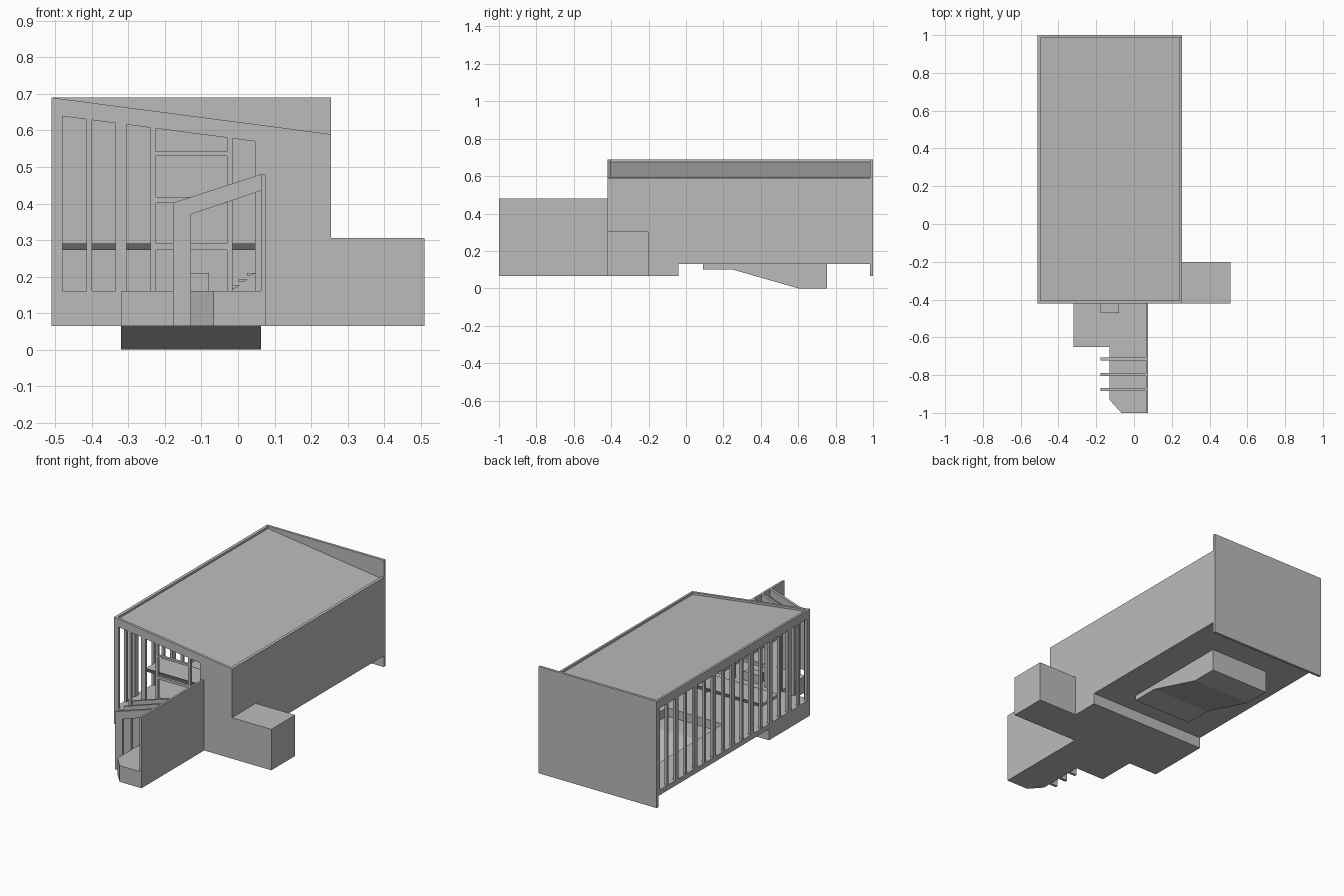
import bpy, bmesh

if "Cube" in bpy.data.objects:
    bpy.data.objects.remove(bpy.data.objects["Cube"])

def material(name, v):
    m = bpy.data.materials.new(name)
    m.diffuse_color = (v, v, v, 1)
    m.use_nodes = True
    m.node_tree.nodes["Principled BSDF"].inputs["Base Color"].default_value = m.diffuse_color
    return m

GREY = material("plain grey", 0.5)
DARK = material("dark grey", 0.13)

def prism(name, pts, axis, lo, hi, mat=GREY):
    """Extrude a 2D profile along an axis: 'x' uses (y,z), 'y' uses (x,z), 'z' uses (x,y)."""
    place = {'x': lambda a, b, t: (t, a, b),
             'y': lambda a, b, t: (a, t, b),
             'z': lambda a, b, t: (a, b, t)}[axis]
    bm = bmesh.new()
    low = [bm.verts.new(place(a, b, lo)) for a, b in pts]
    high = [bm.verts.new(place(a, b, hi)) for a, b in pts]
    bm.faces.new(low)
    bm.faces.new(high)
    n = len(pts)
    for i in range(n):
        j = (i + 1) % n
        bm.faces.new((low[i], low[j], high[j], high[i]))
    bmesh.ops.recalc_face_normals(bm, faces=bm.faces)
    me = bpy.data.meshes.new(name)
    bm.to_mesh(me)
    bm.free()
    me.materials.append(mat)
    ob = bpy.data.objects.new(name, me)
    bpy.context.collection.objects.link(ob)
    return ob

def box(name, x0, x1, y0, y1, z0, z1, mat=GREY):
    return prism(name, [(x0, y0), (x1, y0), (x1, y1), (x0, y1)], 'z', z0, z1, mat)

L, R, F, B, T = -0.51, 0.255, -0.42, 1.0, 0.015   # hall extents, wall thickness
FLOOR = 0.16

def roof(x):
    return 0.69 - 0.131 * (x - L)

def head(x):
    return roof(x) - 0.047

def sloped(name, x0, x1, y0, y1, bottom, top):
    """Piece with bottom and top following functions of x."""
    return prism(name, [(x0, bottom(x0)), (x1, bottom(x1)), (x1, top(x1)), (x0, top(x0))], 'y', y0, y1)

def sill(x):
    return FLOOR

# Foundation, floor with pool opening, side annex
PX0, PX1, PY0, PY1 = -0.32, 0.063, 0.09, 0.755
box("foundation", L, R, F, -0.04, 0.065, FLOOR)
box("floor_front", L, R, -0.04, PY0, 0.13, FLOOR)
box("floor_back", L, R, PY1, B - T, 0.13, FLOOR)
box("floor_left", L, PX0, PY0, PY1, 0.13, FLOOR)
box("floor_right", PX1, R, PY0, PY1, 0.13, FLOOR)
box("side_annex", R, 0.51, F, -0.20, 0.065, 0.305)

# Sunken basin with sloping bottom
outer = [(PY0, FLOOR), (PY0, 0.10), (0.25, 0.10), (0.60, 0), (PY1, 0), (PY1, FLOOR)]
inner = [(PY1 - .01, FLOOR), (PY1 - .01, .01), (.602, .01), (.252, .11), (PY0 + .01, .11), (PY0 + .01, FLOOR)]
prism("basin_bottom", outer + inner, 'x', PX0 + 0.01, PX1 - 0.01)
prism("basin_side_left", outer, 'x', PX0, PX0 + 0.01)
prism("basin_side_right", outer, 'x', PX1 - 0.01, PX1)

# Solid walls and sunk roof panel
box("back_wall", L, R, B - T, B, 0.065, 0.69)
sloped("right_wall", R - T, R, F + T, B - T, sill, roof)
sloped("roof_panel", L + T, R - T, F + T, B - T,
       lambda x: roof(x) - 0.03, lambda x: roof(x) - 0.012)

# Front wall: sloped head, posts between the openings, door bars
sloped("front_head", L, R, F, F + T, head, roof)
for i, (a, b) in enumerate([(L, -.48), (-.415, -.40), (-.335, -.305), (-.24, -.225),
                            (-.03, -.015), (.047, R)]):
    sloped("front_post_%d" % i, a, b, F, F + T, sill, head)
for i, (z0, z1) in enumerate([(.273, .29), (.402, .418), (.53, .542)]):
    box("door_bar_%d" % i, -.225, -.03, F, F + T, z0, z1)

# Left wall: head and alternating wide and narrow posts
sloped("left_head", L, L + T, F + T, B - T, lambda x: 0.64, roof)
MOD = (B - F - 0.03) / 8
for i in range(9):
    y = F + i * MOD
    box("left_wide_post_%d" % i, L, L + T, max(y, F + T), min(y + 0.03, B - T), FLOOR, 0.64)
    if i < 8:
        m = y + 0.015 + MOD / 2
        box("left_narrow_post_%d" % i, L, L + T, m - 0.0075, m + 0.0075, FLOOR, 0.64)

# Inner gallery with dark edges, and its stair
box("gallery_deck", L + T, R - T, -0.145, 0.005, 0.273, 0.29)
box("gallery_edge_front", L + T, R - T, -0.15, -0.145, 0.273, 0.29, DARK)
box("gallery_edge_back", L + T, R - T, 0.005, 0.01, 0.273, 0.29, DARK)
for i in range(7):
    x, z = -0.02 + i * 0.022, 0.168 + i * 0.0175
    prism("stair_tread_%d" % i, [(x, z), (x + .012, z), (x + .026, z + .007), (x, z + .007)],
          'y', -0.25, -0.15)

# Entrance terrace, chamfered walkway, door step
box("terrace", PX0, PX1, -0.65, F, 0.065, FLOOR)
prism("walkway", [(-.13, -.65), (-.13, -.93), (-.067, -1), (PX1, -1), (PX1, -.65)], 'z', 0.065, FLOOR)
box("door_step", -0.178, -0.08, -0.47, F, FLOOR, 0.21)

# Screen wall and three canopy frames leaning on it
box("screen_wall", PX1, 0.075, -1.0, F, 0.065, 0.48)
frame = [(-.178, .065), (-.13, .065), (-.13, .37), (PX1, .435), (PX1, .48), (-.178, .402)]
for i in range(3):
    y = -0.715 - i * 0.081
    prism("canopy_frame_%d" % i, frame, 'y', y - 0.0075, y + 0.0075)
